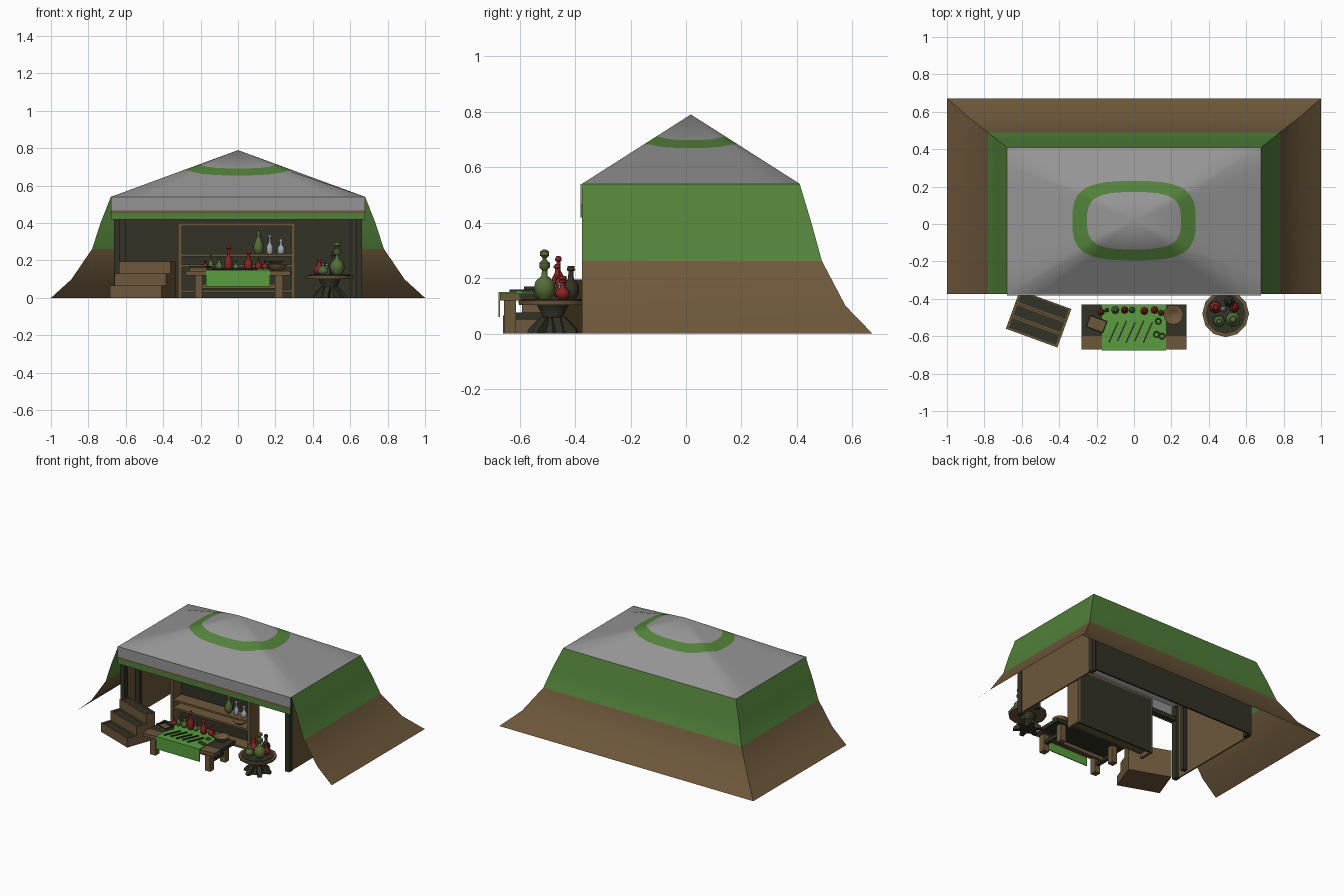
import bpy, bmesh, math
from mathutils import Matrix, Vector

if "Cube" in bpy.data.objects:
    bpy.data.objects.remove(bpy.data.objects["Cube"])


def mat(name, r, g, b):
    m = bpy.data.materials.new(name)
    m.diffuse_color = (r, g, b, 1)
    m.use_nodes = True
    m.node_tree.nodes["Principled BSDF"].inputs["Base Color"].default_value = m.diffuse_color
    return m


GREY = mat("grey_canvas", .30, .30, .30)
GREEN = mat("green_canvas", .085, .22, .042)
BROWN = mat("brown_wood", .155, .098, .044)
DARK = mat("dark_wood", .032, .032, .019)
RED = mat("red_glass", .24, .018, .018)
CLOTH = mat("bright_green_cloth", .10, .34, .05)
GLASS = mat("pale_glass", .36, .40, .44)
OLIVE = mat("olive_glass", .09, .15, .04)


def finish(name, bm, mats, smooth=None):
    me = bpy.data.meshes.new(name)
    bm.to_mesh(me)
    bm.free()
    for m in mats:
        me.materials.append(m)
    ob = bpy.data.objects.new(name, me)
    bpy.context.collection.objects.link(ob)
    if smooth:
        bpy.ops.object.select_all(action='DESELECT')
        ob.select_set(True)
        bpy.context.view_layer.objects.active = ob
        bpy.ops.object.shade_smooth_by_angle(angle=math.radians(smooth))
    return ob


def box(name, lo, hi, m, rot=0, pivot=(0, 0, 0)):
    """Box between two corners, then turned about z and moved to pivot."""
    lo, hi = Vector(lo), Vector(hi)
    bm = bmesh.new()
    bmesh.ops.create_cube(bm, size=1, matrix=Matrix.Translation((lo + hi) / 2) @ Matrix.Diagonal((*(hi - lo), 1)))
    bm.transform(Matrix.Translation(pivot) @ Matrix.Rotation(math.radians(rot), 4, 'Z'))
    return finish(name, bm, [m])


def lathe(name, prof, loc, m, n=10):
    """Turned shape from (radius, height) points."""
    bm = bmesh.new()
    rings = []
    for r, z in prof:
        rings.append([bm.verts.new((loc[0] + r * math.cos(2 * math.pi * i / n),
                                    loc[1] + r * math.sin(2 * math.pi * i / n), loc[2] + z)) for i in range(n)])
    for a, b in zip(rings, rings[1:]):
        for i in range(n):
            j = (i + 1) % n
            bm.faces.new((a[i], a[j], b[j], b[i]))
    bm.faces.new(rings[0][::-1])
    bm.faces.new(rings[-1])
    return finish(name, bm, [m], 45)


# Tent roof: a pyramid with a painted rounded ring cut into it
YC, HX, HY = .0175, .68, .3925
per = []
K = 8
for sx, sy, dx, dy in ((1, -1, 0, 1), (1, 1, -1, 0), (-1, 1, 0, -1), (-1, -1, 1, 0)):
    per += [(sx + 2 * dx * i / K, sy + 2 * dy * i / K) for i in range(K)]
bm = bmesh.new()


def roof_ring(ax, ay, power):
    out = []
    for u, v in per:
        k = 1 if power is None else (abs(u) ** power + abs(v) ** power) ** (-1 / power)
        x, y = u * k * ax, v * k * ay
        z = .79 - .25 * max(abs(x), abs(y))
        out.append(bm.verts.new((x * HX, YC + y * HY, z)))
    return out


rings = [roof_ring(.37, .39, 3.2), roof_ring(.485, .54, 3.2), roof_ring(1, 1, None)]
apex = bm.verts.new((0, YC, .79))
N = len(per)
for i in range(N):
    j = (i + 1) % N
    bm.faces.new((apex, rings[0][i], rings[0][j]))
    for k in (0, 1):
        f = bm.faces.new((rings[k][i], rings[k + 1][i], rings[k + 1][j], rings[k][j]))
        f.material_index = 1 - k
finish("tent_roof", bm, [GREY, GREEN], 42)

# Tent side and back cloth: flared, open at the front
bm = bmesh.new()
prev = None
FY = -.375
for x, y, z in ((.68, .41, .54), (.735, .452, .40), (.78, .49, .262), (.89, .575, .10), (1, .672, 0)):
    row = [bm.verts.new(p) for p in ((x, FY, z), (x, y, z), (-x, y, z), (-x, FY, z))]
    if prev:
        for i in range(3):
            f = bm.faces.new((prev[i], row[i], row[i + 1], prev[i + 1]))
            f.material_index = 0 if z > .2 else 1
    prev = row
finish("tent_skirt", bm, [GREEN, BROWN], 40)

# Front valance in three bands
for name, z0, z1, m in (("valance_top", .468, .54, GREY), ("valance_stripe", .455, .468, BROWN),
                        ("valance_trim", .418, .455, GREEN)):
    box(name, (-.68, -.381, z0), (.68, -.373, z1), m)

# Inner walls and posts
box("back_wall", (-.65, .385, 0), (.65, .397, .53), DARK)
box("front_beam", (-.65, -.37, .42), (.65, -.34, .45), DARK)
for s in (-1, 1):
    side = "left" if s < 0 else "right"
    box(side + "_wall", (s * .650, -.34, 0), (s * .660, .38, .53), BROWN)
    for y, tag in ((-.352, "front"), (.355, "rear")):
        box(f"{tag}_{side}_post", (s * .632, y - .02, 0), (s * .664, y + .02, .53), DARK)
    box(side + "_inner_post", (s * .600, -.25, 0), (s * .630, -.22, .50), DARK)

# Display shelf
box("shelf_back", (-.31, -.205, 0), (.30, -.195, .39), DARK)
for x0, x1 in ((-.32, -.30), (.285, .305)):
    box("shelf_side", (x0, -.30, 0), (x1, -.195, .39), BROWN)
box("shelf_top", (-.32, -.305, .385), (.305, -.195, .40), BROWN)
for z in (.03, .165, .222):
    box("shelf_board", (-.30, -.30, z), (.285, -.205, z + .013), BROWN)

# Main table
box("table_top_back", (-.28, -.60, .12), (.28, -.43, .145), DARK)
box("table_top_front", (-.28, -.67, .12), (.28, -.60, .145), BROWN)
for x in (-.21, .22):
    for y in (-.635, -.465):
        box("table_leg", (x - .021, y - .022, 0), (x + .021, y + .022, .12), BROWN)
    box("table_side_rail", (x - .012, -.635, .05), (x + .012, -.465, .075), DARK)
box("table_stretcher", (-.21, -.56, .05), (.22, -.54, .075), BROWN)
box("table_cloth", (-.17, -.676, .145), (.17, -.43, .150), CLOTH)
box("table_cloth_front", (-.17, -.677, .06), (.17, -.671, .150), CLOTH)

# Tools and rings on the cloth
for i in range(5):
    box("tool", (-.004, -.06, 0), (.004, .06, .008), DARK, -24, (-.11 + .046 * i, -.58 + .008 * (i % 2), .150))
for x, y in ((.13, -.52), (.12, -.59), (.15, -.60)):
    bm = bmesh.new()
    n = 10
    loops = [[bm.verts.new((x + r * math.cos(2 * math.pi * i / n), y + r * math.sin(2 * math.pi * i / n), z))
              for i in range(n)] for r, z in ((.018, .150), (.015, .156), (.011, .150))]
    for a, b in zip(loops, loops[1:]):
        for i in range(n):
            bm.faces.new((a[i], a[(i + 1) % n], b[(i + 1) % n], b[i]))
    finish("small_ring", bm, [OLIVE])

# Tray and bowl
P = (-.20, -.535, .145)
box("tray_base", (-.05, -.035, 0), (.05, .035, .012), BROWN, -20, P)
for y in (-.035, .029):
    box("tray_rim", (-.05, y, .012), (.05, y + .006, .025), DARK, -20, P)
for x in (-.05, .044):
    box("tray_rim", (x, -.035, .012), (x + .006, .035, .025), DARK, -20, P)
lathe("bowl", [(.025, 0), (.045, .015), (.053, .035), (.046, .035), (.02, .012)], (.21, -.485, .145), BROWN, 12)

# Bottles: profiles scaled by radius and height
TALL = [(.7, 0), (1, .08), (1, .42), (.4, .58), (.35, .85), (.55, .87), (.55, .93), (.3, 1)]
ROUND = [(.45, 0), (.9, .14), (1, .3), (.85, .47), (.35, .62), (.3, .85), (.5, .87), (.4, 1)]
DROP = [(.5, 0), (1, .15), (1, .35), (.55, .6), (.3, .75), (.42, .8), (.3, .9), (.08, 1)]


def bottle(name, prof, x, y, z, r, h, m):
    lathe(name, [(a * r, b * h) for a, b in prof], (x, y, z), m, 8)


for name, prof, x, y, r, h, m in (
        ("round_red_bottle", ROUND, -.175, -.47, .018, .05, RED),
        ("slim_bottle", TALL, -.145, -.46, .013, .09, OLIVE),
        ("round_green_bottle", ROUND, -.10, -.46, .021, .065, OLIVE),
        ("tall_red_bottle", TALL, -.05, -.46, .021, .13, RED),
        ("small_green_bottle", ROUND, -.01, -.46, .017, .05, OLIVE),
        ("mid_red_bottle", TALL, .055, -.465, .022, .10, RED),
        ("small_red_bottle", ROUND, .11, -.46, .020, .06, RED),
        ("end_red_bottle", ROUND, .145, -.475, .016, .05, RED)):
    bottle(name, prof, x, y, .15, r, h, m)
bottle("shelf_green_bottle", DROP, .11, -.26, .235, .027, .13, OLIVE)
bottle("shelf_pale_bottle", TALL, .17, -.26, .235, .017, .10, GLASS)
bottle("shelf_pale_jar", TALL, .23, -.26, .235, .019, .08, GLASS)
lathe("shelf_bowl", [(.02, 0), (.045, .02), (.038, .02), (.01, .008)], (.20, -.26, .178), BROWN)

# Stepped display stand, turned 20 degrees
P = (-.685, -.56, 0)
for i, z in enumerate((.065, .13, .195)):
    y = .073 * i
    box("step", (0, y, 0), (.293, y + .073, z - .012), BROWN, -20, P)
    box("step_inlay", (.012, y + .010, z - .012), (.281, y + .066, z - .008), DARK, -20, P)
    for y0, y1 in ((y, y + .010), (y + .066, y + .073)):
        box("step_lip", (0, y0, z - .012), (.293, y1, z), BROWN, -20, P)
    for x0, x1 in ((0, .012), (.281, .293)):
        box("step_end", (x0, y + .010, z - .012), (x1, y + .066, z), BROWN, -20, P)

# Round side table on a root-like foot
C = (.49, -.48)
lathe("round_table_top", [(.122, 0), (.125, .018)], (*C, .102), BROWN, 12)
lathe("round_table_inlay", [(.108, 0), (.108, .004)], (*C, .120), DARK, 12)
lathe("round_table_stem", [(.055, 0), (.045, .03), (.038, .06), (.06, .102)], (*C, 0), DARK, 10)
for i in range(6):
    bm = bmesh.new()
    vs = [[bm.verts.new((x, s * .014, z)) for x, z in ((.02, 0), (.092, 0), (.088, .015), (.045, .06), (.02, .06))]
          for s in (1, -1)]
    bm.faces.new(vs[0])
    bm.faces.new(vs[1][::-1])
    for k in range(5):
        bm.faces.new((vs[0][k], vs[1][k], vs[1][(k + 1) % 5], vs[0][(k + 1) % 5]))
    bmesh.ops.recalc_face_normals(bm, faces=bm.faces)
    bm.transform(Matrix.Translation((*C, 0)) @ Matrix.Rotation(math.radians(60 * i + 15), 4, 'Z'))
    finish("round_table_foot", bm, [DARK])

# Flasks on the round table
lathe("stacked_flask", [(.02, 0), (.036, .02), (.040, .042), (.034, .066), (.012, .085), (.010, .105), (.02, .115),
                        (.02, .132), (.008, .142), (.008, .150), (.017, .158), (.017, .172), (.006, .180)],
      (.53, -.51, .123), OLIVE, 10)
for name, x, y, r, h, m in (("red_flask", .435, -.445, .032, .085, RED), ("dark_flask", .51, -.415, .030, .12, DARK),
                            ("red_flask_small", .535, -.445, .026, .07, RED),
                            ("green_flask", .455, -.52, .030, .075, OLIVE),
                            ("pale_flask", .475, -.455, .016, .06, GLASS)):
    bottle(name, ROUND, x, y, .123, r, h, m)
